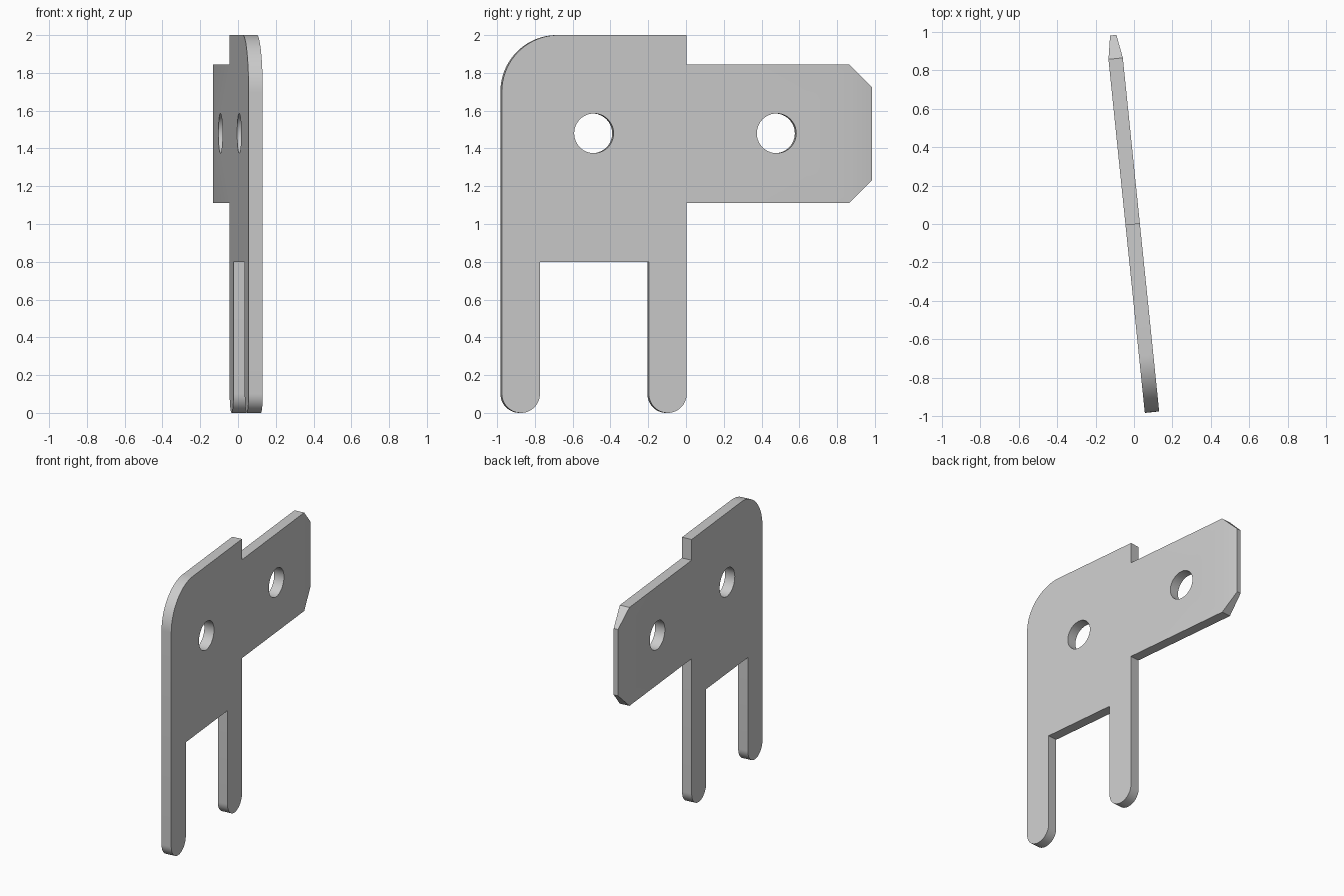
import bpy, bmesh, math
from mathutils import Matrix, Vector

cube = bpy.data.objects.get("Cube")
if cube:
    bpy.data.objects.remove(cube, do_unlink=True)

THICK = 0.075
TIP_THICK = 0.033
END, TIP = 0.984, 0.987          # rear edge and tab tip, along the plate
TAPER = 0.865                    # where the tab starts to thin


def arc(cy, cz, r, start, stop, n):
    """Points on an arc, angles in degrees."""
    angles = [math.radians(start + (stop - start) * i / n) for i in range(n + 1)]
    return [(cy + r * math.cos(a), cz + r * math.sin(a)) for a in angles]


def pin(left, right):
    """Round lower end of a solder pin, from its left to its right side."""
    r = (right - left) / 2
    return arc(left + r, r, r, 180, 360, 24)


def loop(bm, points):
    verts = [bm.verts.new((0, y, z)) for y, z in points]
    edges = [bm.edges.new((a, b)) for a, b in zip(verts, verts[1:] + verts[:1])]
    return verts, edges


bm = bmesh.new()

# Body outline: two pins, slot, tab root and rounded corner
outline = pin(-END, -0.781) + [(-0.781, 0.8), (-0.202, 0.8)] + pin(-0.202, 0)
outline += [(0, 1.11), (TAPER, 1.11), (TAPER, 1.845), (0, 1.845), (0, 2)]
outline += arc(0.3 - END, 1.7, 0.3, 90, 180, 24)
verts, edges = loop(bm, outline)

# Two round mounting holes
for y in (-0.494, 0.478):
    edges += loop(bm, arc(y, 1.48, 0.105, 0, 352.5, 47))[1]
bmesh.ops.triangle_fill(bm, edges=edges, use_beauty=True, normal=(1, 0, 0))

# Chamfered tab tip
root = [v for v in verts if abs(v.co.y - TAPER) < 1e-5]
root.sort(key=lambda v: v.co.z)
tip = [bm.verts.new((0, TIP, z)) for z in (1.23, 1.725)]
bm.faces.new((root[0], tip[0], tip[1], root[1]))

# Give the sheet thickness, thinner at the tip
rim = [e for e in bm.edges if e.is_boundary]
sheet = bm.verts[:] + bm.edges[:] + bm.faces[:]
copy = bmesh.ops.duplicate(bm, geom=sheet)["vert_map"]
for a, b in [e.verts for e in rim]:
    bm.faces.new((a, b, copy[b], copy[a]))
for v in [g for g in sheet if isinstance(g, bmesh.types.BMVert)]:
    half = (TIP_THICK if v in tip else THICK) / 2
    v.co.x, copy[v].co.x = half, -half
bmesh.ops.recalc_face_normals(bm, faces=bm.faces[:])

# Stand the plate at its slight angle
turn = Matrix.Translation(Vector((-0.007, 0, 0))) @ Matrix.Rotation(math.radians(5.87), 4, "Z")
bm.transform(turn)

mesh = bpy.data.meshes.new("terminal_plate")
bm.to_mesh(mesh)
bm.free()
plate = bpy.data.objects.new("terminal_plate", mesh)
bpy.context.collection.objects.link(plate)

# Plain grey metal
grey = bpy.data.materials.new("grey_metal")
grey.use_nodes = True
colour = (0.6, 0.6, 0.6, 1)
grey.diffuse_color = colour
grey.node_tree.nodes["Principled BSDF"].inputs["Base Color"].default_value = colour
mesh.materials.append(grey)

bpy.ops.object.select_all(action="DESELECT")
plate.select_set(True)
bpy.context.view_layer.objects.active = plate
bpy.ops.object.shade_smooth_by_angle(angle=math.radians(30))
